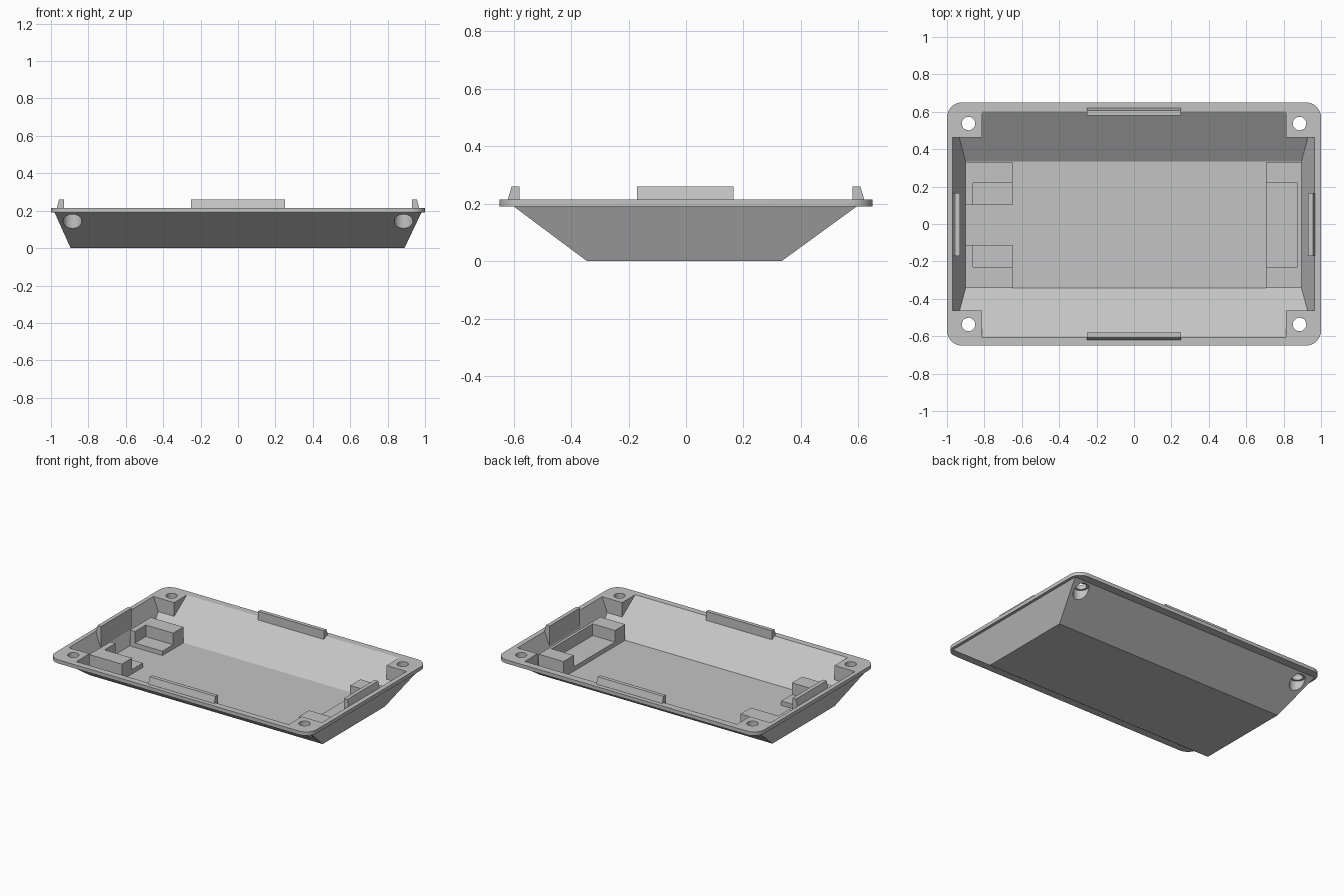
import bpy, bmesh, math

cube = bpy.data.objects.get("Cube")
if cube:
    bpy.data.objects.remove(cube, do_unlink=True)

grey = bpy.data.materials.new("plain_grey")
grey.use_nodes = True
color = (0.55, 0.55, 0.55, 1)
grey.diffuse_color = color
grey.node_tree.nodes["Principled BSDF"].inputs["Base Color"].default_value = color


def loft(name, lower, upper):
    """Closed solid between two matching loops of points."""
    bm = bmesh.new()
    a = [bm.verts.new(p) for p in lower]
    b = [bm.verts.new(p) for p in upper]
    bm.faces.new(a)
    bm.faces.new(b)
    for i in range(len(a)):
        j = (i + 1) % len(a)
        bm.faces.new((a[i], a[j], b[j], b[i]))
    bmesh.ops.recalc_face_normals(bm, faces=bm.faces)
    mesh = bpy.data.meshes.new(name)
    bm.to_mesh(mesh)
    bm.free()
    mesh.materials.append(grey)
    obj = bpy.data.objects.new(name, mesh)
    bpy.context.collection.objects.link(obj)
    return obj


def rect(x0, x1, y0, y1, z):
    return [(x0, y0, z), (x1, y0, z), (x1, y1, z), (x0, y1, z)]


def box(name, x0, x1, y0, y1, z0, z1):
    return loft(name, rect(x0, x1, y0, y1, z0), rect(x0, x1, y0, y1, z1))


def circle(x, y, r, z, n=32):
    return [(x + r * math.cos(math.tau * i / n), y + r * math.sin(math.tau * i / n), z)
            for i in range(n)]


def rounded(hx, hy, r, z, n=8):
    pts = []
    for k, (sx, sy) in enumerate(((1, 1), (-1, 1), (-1, -1), (1, -1))):
        for i in range(n + 1):
            a = math.pi / 2 * (k + i / n)
            pts.append((sx * (hx - r) + r * math.cos(a), sy * (hy - r) + r * math.sin(a), z))
    return pts


def combine(target, tool, operation):
    mod = target.modifiers.new("cut", "BOOLEAN")
    mod.operation, mod.object, mod.solver = operation, tool, "EXACT"
    graph = bpy.context.evaluated_depsgraph_get()
    mesh = bpy.data.meshes.new_from_object(target.evaluated_get(graph))
    target.modifiers.clear()
    target.data = mesh
    bpy.data.objects.remove(tool, do_unlink=True)


CORNERS = [(sx, sy) for sx in (-1, 1) for sy in (-1, 1)]
FLOOR, RIM = 0.03, 0.215

# Sloped tray body with rounded flange
tray = loft("tray", rect(-0.895, 0.89, -0.345, 0.333, 0),
            rect(-0.985, 0.985, -0.613, 0.608, 0.2))
combine(tray, loft("flange", rounded(1, 0.65, 0.08, 0.19), rounded(1, 0.65, 0.08, RIM)), "UNION")

# Cavity, leaving solid screw posts in the corners
cavity = loft("cavity", rect(-0.9, 0.895, -0.341, 0.333, FLOOR),
              rect(-0.975, 0.97, -0.62, 0.616, 0.225))
for sx, sy in CORNERS:
    xs, ys = sorted((0.813 * sx, 1.2 * sx)), sorted((0.463 * sy, 0.9 * sy))
    combine(cavity, box("post", *xs, *ys, -0.1, 0.4), "DIFFERENCE")
combine(tray, cavity, "DIFFERENCE")

# Screw holes with wide recesses from below
for sx, sy in CORNERS:
    for r, top in ((0.036, 0.3), (0.05, 0.182)):
        x, y = 0.885 * sx, 0.537 * sy
        combine(tray, loft("hole", circle(x, y, r, -0.1), circle(x, y, r, top)), "DIFFERENCE")

# Clips on the four sides, tapered on the outside
for side, s in (("right", -1), ("left", 1)):
    a, b, c = 0.93 * s, 0.968 * s, 0.957 * s
    mid = rect(a, b, -0.17, 0.165, RIM)
    loft(side + "_clip", mid, rect(a, c, -0.17, 0.165, 0.26))
    loft(side + "_clip_root", rect(a, 0.937 * s, -0.17, 0.165, 0.115), mid)
for side, s in (("front", -1), ("back", 1)):
    a, b, c = 0.58 * s, 0.62 * s, 0.607 * s
    mid = rect(-0.252, 0.252, a, b, RIM)
    loft(side + "_clip", mid, rect(-0.252, 0.252, a, c, 0.26))
    loft(side + "_clip_root", rect(-0.252, 0.252, a, 0.588 * s, 0.198), mid)

# Inside supports: high walls around low shelves
HIGH, LOW, BASE = 0.14, 0.06, 0.02
for side, s in (("front", -1), ("back", 1)):
    def span(p, q):
        return sorted((p * s - 0.005, q * s - 0.005))
    box(side + "_bracket_arm", -0.9, -0.65, *span(0.225, 0.337), BASE, HIGH)
    box(side + "_bracket_wall", -0.9, -0.86, *span(0.107, 0.225), BASE, HIGH)
    box(side + "_bracket_shelf", -0.86, -0.65, *span(0.107, 0.225), BASE, LOW)
    box(side + "_holder_arm", 0.705, 0.895, *span(0.225, 0.337), BASE, HIGH)
box("holder_wall", 0.875, 0.895, -0.23, 0.22, BASE, HIGH)
box("holder_shelf", 0.705, 0.875, -0.23, 0.22, BASE, LOW)

# Smooth the round holes and corners, keep hard edges
bpy.ops.object.select_all(action="DESELECT")
tray.select_set(True)
bpy.context.view_layer.objects.active = tray
bpy.ops.object.shade_smooth_by_angle(angle=math.radians(25))
